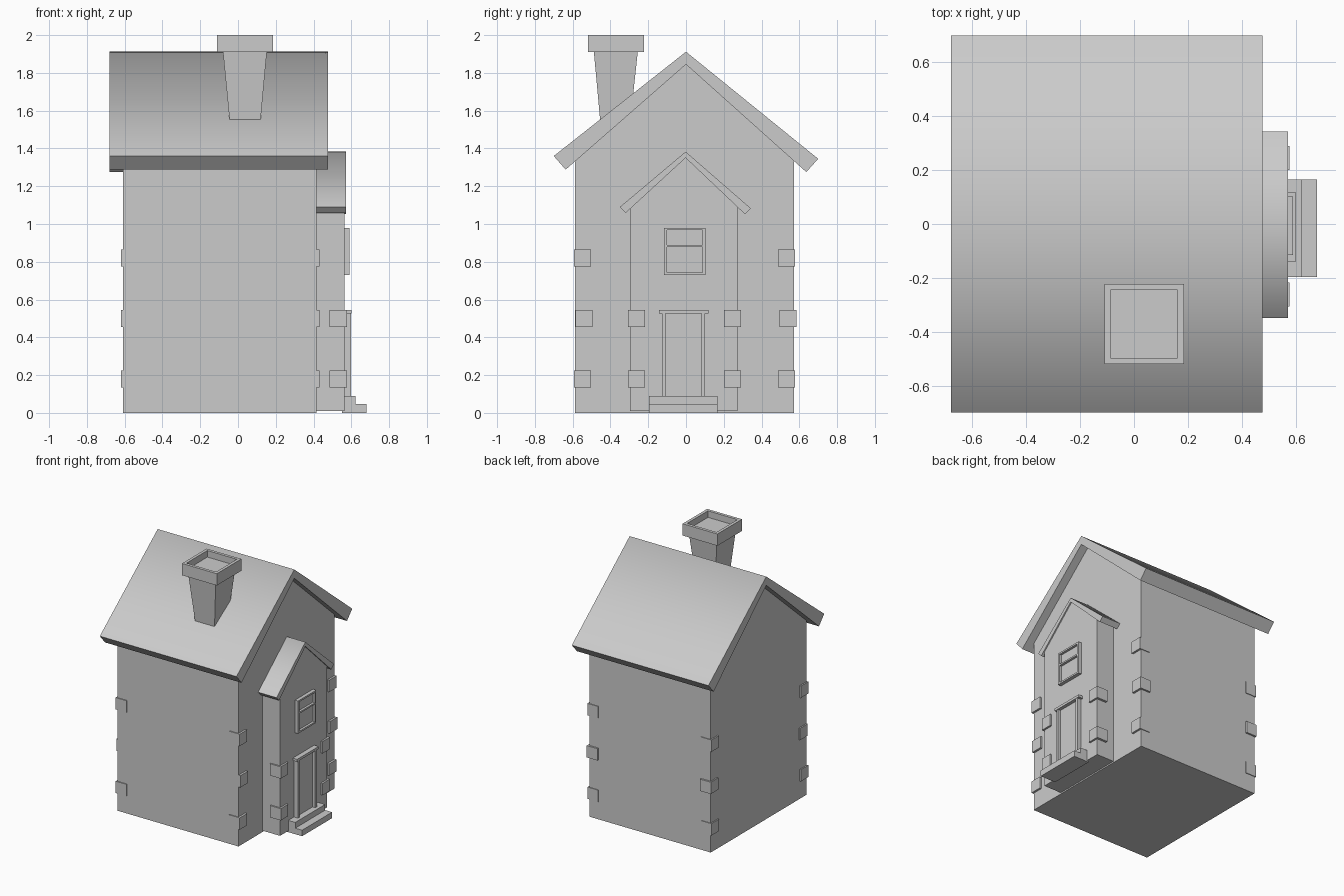
import bpy, bmesh, math

if "Cube" in bpy.data.objects:
    bpy.data.objects.remove(bpy.data.objects["Cube"])


def finish(name, bm, smooth=None):
    bmesh.ops.recalc_face_normals(bm, faces=bm.faces[:])
    me = bpy.data.meshes.new(name)
    bm.to_mesh(me)
    bm.free()
    ob = bpy.data.objects.new(name, me)
    bpy.context.collection.objects.link(ob)
    if smooth:
        bpy.ops.object.select_all(action='DESELECT')
        ob.select_set(True)
        bpy.context.view_layer.objects.active = ob
        bpy.ops.object.shade_smooth_by_angle(angle=math.radians(smooth))
    return ob


def extrude_x(name, profile, x0, x1, smooth=None):
    """Extrude a (y, z) profile from x0 to x1."""
    bm = bmesh.new()
    face = bm.faces.new([bm.verts.new((x0, y, z)) for y, z in profile])
    new = bmesh.ops.extrude_face_region(bm, geom=[face])["geom"]
    verts = [v for v in new if isinstance(v, bmesh.types.BMVert)]
    bmesh.ops.translate(bm, vec=(x1 - x0, 0, 0), verts=verts)
    return finish(name, bm, smooth)


def add_box(bm, x, y, z, top=None):
    """Box from ranges; top gives (x range, y range) of a tapered upper face."""
    tx, ty = top or (x, y)
    for v in bmesh.ops.create_cube(bm, size=1)["verts"]:
        i, j, k = (int(c > 0) for c in v.co)
        v.co = ((tx if k else x)[i], (ty if k else y)[j], z[k])


def boxes(name, *items):
    bm = bmesh.new()
    for item in items:
        add_box(bm, *item)
    return finish(name, bm)


# House walls and main roof
extrude_x("house_walls", [(-.587, 0), (.572, 0), (.572, 1.36), (0, 1.85), (-.587, 1.36)], -.61, .415)
extrude_x("main_roof", [(-.70, 1.36), (0, 1.912), (.70, 1.345), (.637, 1.275),
                        (0, 1.845), (-.637, 1.288)], -.68, .477, 80)

# Entrance bay and its roof
extrude_x("porch_walls", [(-.296, .01), (.273, .01), (.273, 1.10), (-.005, 1.36), (-.296, 1.10)], .38, .563)
extrude_x("porch_roof", [(-.35, 1.09), (-.002, 1.383), (.343, 1.083), (.312, 1.052),
                         (-.002, 1.35), (-.32, 1.058)], .38, .572, 85)

# Chimney shaft, then cap with a sunken top
boxes("chimney_shaft", ((-.04, .115), (-.45, -.30), (1.50, 1.915), ((-.08, .153), (-.488, -.255))))
bm = bmesh.new()
add_box(bm, (-.11, .185), (-.52, -.223), (1.91, 2.0))
bm.faces.ensure_lookup_table()
top = max(bm.faces, key=lambda f: f.calc_center_median().z)
bmesh.ops.inset_region(bm, faces=[top], thickness=.032)
new = bmesh.ops.extrude_face_region(bm, geom=[top])["geom"]
bmesh.ops.translate(bm, vec=(0, 0, -.05), verts=[v for v in new if isinstance(v, bmesh.types.BMVert)])
if top.is_valid:
    bm.faces.remove(top)
finish("chimney_cap", bm)

# Corner stones on the house and the entrance bay
S = .0905
stones = []
for row, z in enumerate((.135, .455, .775)):
    shift = .008 if row == 1 else 0
    for x in (-.62, .34):
        for y in (-.594, .487):
            stones.append(((x, x + S), (y + shift, y + shift + S), (z, z + S)))
boxes("house_corner_stones", *stones)
boxes("porch_corner_stones", *[((.485, .577), (y, y + S), (z, z + S))
                               for y in (-.307, .20) for z in (.135, .455)])

# Window frame bars and glass
X = (.55, .59)
boxes("window_frame",
      (X, (-.116, -.10), (.73, .98)), (X, (.087, .103), (.73, .98)),
      (X, (-.10, .087), (.73, .743)), (X, (-.10, .087), (.967, .98)),
      (X, (-.10, .087), (.877, .889)))
boxes("window_glass", ((.55, .572), (-.10, .087), (.74, .97)))

# Door, posts, lintel and steps
boxes("door", ((.55, .574), (-.108, .084), (.08, .53)))
boxes("door_posts", *[((.55, .597), (y, y + .019), (.08, .53)) for y in (-.127, .081)])
boxes("door_lintel", ((.55, .60), (-.142, .118), (.527, .546)))
boxes("door_steps", ((.55, .68), (-.196, .166), (0, .046)), ((.55, .622), (-.196, .166), (.046, .09)))
